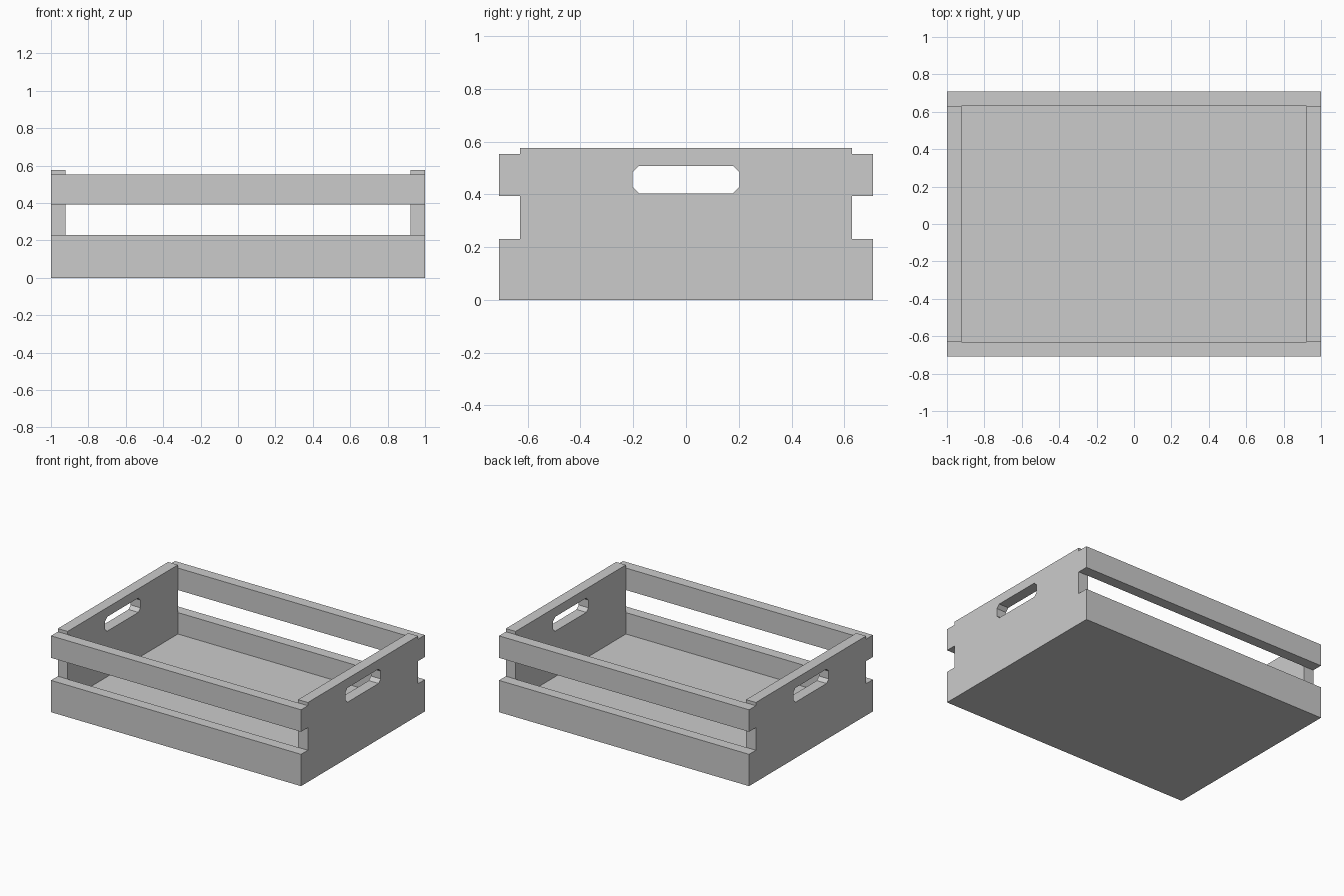
import bpy
from math import radians

if "Cube" in bpy.data.objects:
    bpy.data.objects.remove(bpy.data.objects["Cube"])

HX, HY, T = 1.0, 0.708, 0.078      # half length, half width, board thickness
IX, IY = HX - T, HY - T            # inner half sizes
PANEL_H = 0.575


def board(name, x, y, z):
    """Box given by its (min, max) range on each axis."""
    bpy.ops.mesh.primitive_cube_add(size=1, location=[sum(r) / 2 for r in (x, y, z)])
    ob = bpy.context.object
    ob.name = name
    ob.scale = [r[1] - r[0] for r in (x, y, z)]
    bpy.ops.object.transform_apply(location=False, rotation=False, scale=True)
    return ob


def end_panel(name, x):
    """Upright end board with a chamfered hand hole, from a filled outline."""
    a, c, z0, z1 = 0.202, 0.024, 0.404, 0.508
    outline = [(-IY, 0), (IY, 0), (IY, PANEL_H), (-IY, PANEL_H)]
    hole = [(-a + c, z0), (a - c, z0), (a, z0 + c), (a, z1 - c),
            (a - c, z1), (-a + c, z1), (-a, z1 - c), (-a, z0 + c)]
    cu = bpy.data.curves.new(name, 'CURVE')
    cu.dimensions = '2D'
    cu.fill_mode = 'BOTH'
    cu.extrude = T / 2
    for pts in (outline, hole):
        sp = cu.splines.new('POLY')
        sp.points.add(len(pts) - 1)
        for p, (u, v) in zip(sp.points, pts):
            p.co = (u, v, 0, 1)
        sp.use_cyclic_u = True
    ob = bpy.data.objects.new(name, cu)
    bpy.context.collection.objects.link(ob)
    ob.location.x = x
    ob.rotation_euler = (radians(90), 0, radians(90))
    bpy.ops.object.select_all(action='DESELECT')
    ob.select_set(True)
    bpy.context.view_layer.objects.active = ob
    bpy.ops.object.convert(target='MESH')
    for poly in bpy.context.object.data.polygons:
        poly.use_smooth = False


# Floor between the walls
board("floor", (-IX, IX), (-IY, IY), (0, 0.075))

# End panels with hand holes
for side, s in (("left", -1), ("right", 1)):
    end_panel(side + "_end_panel", s * (HX - T / 2))

# Long slats over the panel edges, front and back
for side, y in (("front", (-HY, -IY)), ("back", (IY, HY))):
    board(side + "_lower_slat", (-HX, HX), y, (0, 0.23))
    board(side + "_upper_slat", (-HX, HX), y, (0.393, 0.552))
